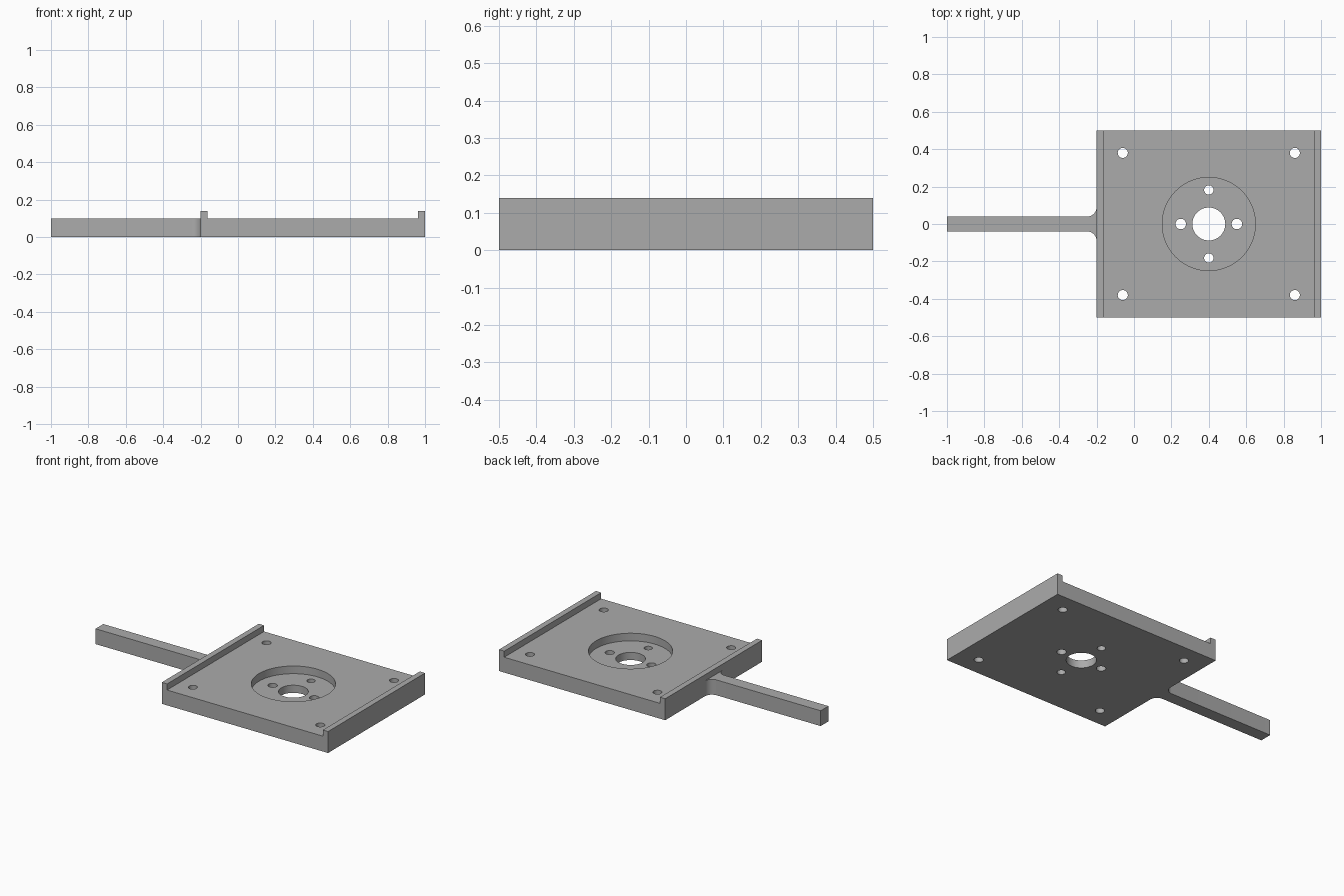
import bpy
import bmesh
from math import cos, sin, pi, radians
from mathutils import Matrix, Vector

cube = bpy.data.objects.get("Cube")
if cube:
    bpy.data.objects.remove(cube, do_unlink=True)

metal = bpy.data.materials.new("plain grey")
metal.use_nodes = True
grey = (0.41, 0.41, 0.41, 1)
metal.diffuse_color = grey
metal.node_tree.nodes["Principled BSDF"].inputs["Base Color"].default_value = grey


def prism(name, points, direction):
    """Closed solid made by extruding a flat outline."""
    bm = bmesh.new()
    face = bm.faces.new([bm.verts.new(p) for p in points])
    result = bmesh.ops.extrude_face_region(bm, geom=[face])
    moved = [v for v in result["geom"] if isinstance(v, bmesh.types.BMVert)]
    bmesh.ops.translate(bm, vec=Vector(direction), verts=moved)
    bmesh.ops.recalc_face_normals(bm, faces=bm.faces)
    return finish(name, bm)


def finish(name, bm):
    mesh = bpy.data.meshes.new(name)
    bm.to_mesh(mesh)
    bm.free()
    mesh.materials.append(metal)
    obj = bpy.data.objects.new(name, mesh)
    bpy.context.collection.objects.link(obj)
    return obj


def drill(target, x, y, radius, floor=-0.1, segments=32):
    """Cut a round hole from above down to the floor height."""
    top = 0.3
    bm = bmesh.new()
    bmesh.ops.create_cone(bm, cap_ends=True, segments=segments, radius1=radius,
                          radius2=radius, depth=top - floor,
                          matrix=Matrix.Translation((x, y, (top + floor) / 2)))
    cutter = finish("hole_cutter", bm)
    cutter.hide_render = True
    mod = target.modifiers.new("hole", 'BOOLEAN')
    mod.operation = 'DIFFERENCE'
    mod.solver = 'EXACT'
    mod.object = cutter
    bpy.context.view_layer.objects.active = target
    bpy.ops.object.modifier_apply(modifier=mod.name)
    bpy.data.objects.remove(cutter, do_unlink=True)


# Plate with a raised lip along each side
left, right, width = -0.2, 1.0, 0.038
thick, lip = 0.1, 0.14
profile = [(left, 0), (right, 0), (right, lip), (right - width, lip),
           (right - width, thick), (left + width, thick),
           (left + width, lip), (left, lip)]
plate = prism("plate", [(x, -0.5, z) for x, z in profile], (0, 1, 0))

# Round pocket, central bore and bolt holes
cx = 0.4
drill(plate, cx, 0, 0.249, floor=0.05, segments=96)
drill(plate, cx, 0, 0.088, segments=64)
for side in (-1, 1):
    drill(plate, cx + side * 0.15, 0, 0.028)
    drill(plate, cx, side * 0.182, 0.025)
    for end in (-1, 1):
        drill(plate, cx + side * 0.46, end * 0.38, 0.027)

# Handle bar that flares into the plate with rounded fillets
half, r, steps = 0.04, 0.05, 12
arc = [(left - r + r * sin(a), half + r - r * cos(a))
       for a in (i * pi / 2 / steps for i in range(steps + 1))]
upper = [(-1, half)] + arc
outline = upper + [(x, -y) for x, y in reversed(upper)]
handle = prism("handle", [(x, y, 0) for x, y in outline], (0, 0, thick))

# Smooth the round walls, keep edges sharp
bpy.ops.object.select_all(action='DESELECT')
for obj in (plate, handle):
    obj.select_set(True)
bpy.context.view_layer.objects.active = plate
bpy.ops.object.shade_smooth_by_angle(angle=radians(30))
